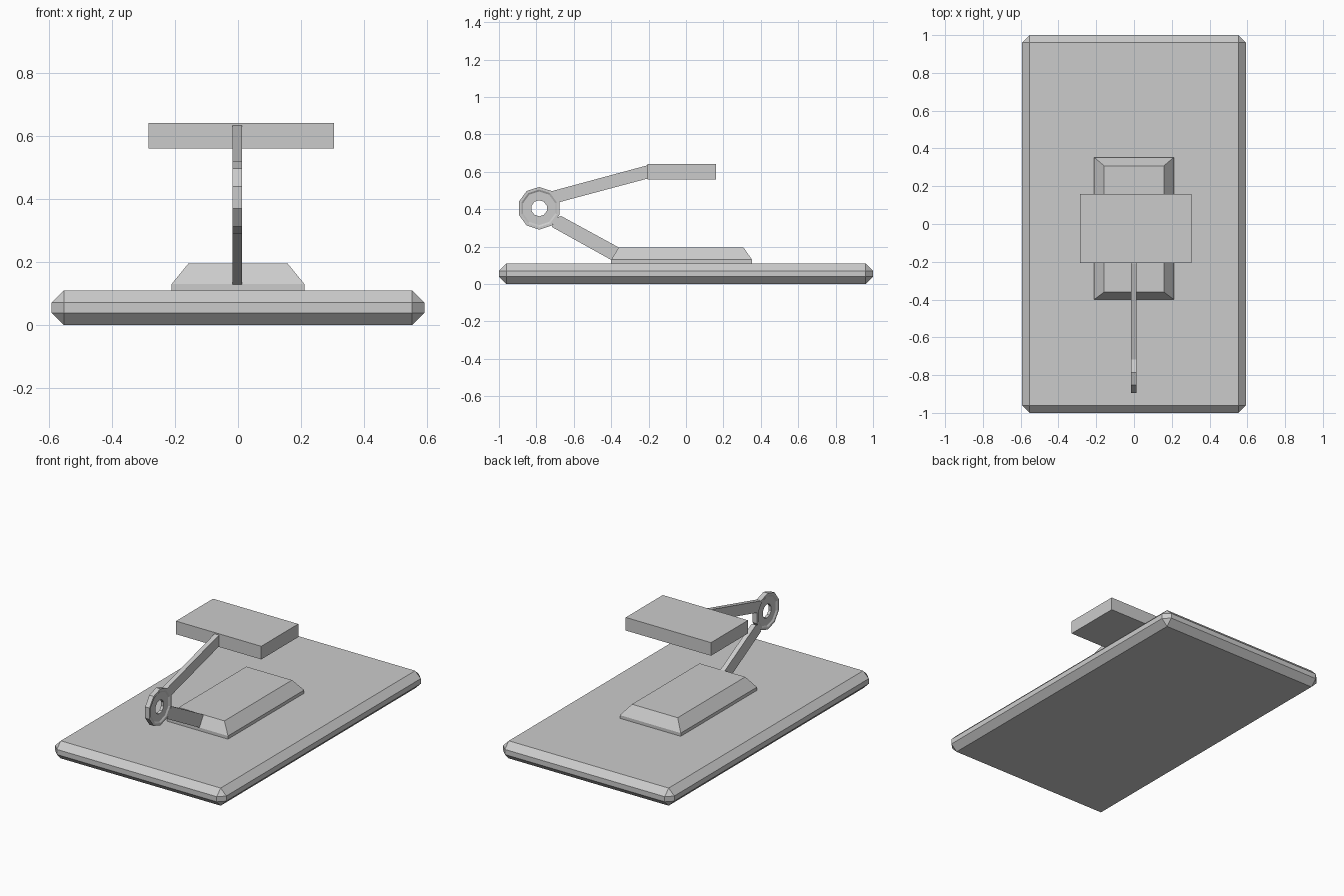
import bpy, bmesh, math
from mathutils import Vector

if "Cube" in bpy.data.objects:
    bpy.data.objects.remove(bpy.data.objects["Cube"])


def finish(name, bm):
    bmesh.ops.recalc_face_normals(bm, faces=bm.faces)
    me = bpy.data.meshes.new(name)
    bm.to_mesh(me)
    bm.free()
    ob = bpy.data.objects.new(name, me)
    bpy.context.collection.objects.link(ob)
    return ob


def box(name, lo, hi, bevel=0):
    bm = bmesh.new()
    bmesh.ops.create_cube(bm, size=1)
    lo, hi = Vector(lo), Vector(hi)
    for v in bm.verts:
        v.co = (lo + hi) / 2 + v.co * (hi - lo)
    if bevel:
        bmesh.ops.bevel(bm, geom=bm.edges[:], offset=bevel, segments=1,
                        affect='EDGES', profile=0.5)
    return finish(name, bm)


def loft(name, rings):
    """Closed solid through matching point rings, capped at both ends."""
    bm = bmesh.new()
    vs = [[bm.verts.new(p) for p in ring] for ring in rings]
    n = len(vs[0])
    for a, b in zip(vs, vs[1:]):
        for i in range(n):
            j = (i + 1) % n
            bm.faces.new((a[i], a[j], b[j], b[i]))
    bm.faces.new(vs[0])
    bm.faces.new(vs[-1])
    return finish(name, bm)


def rect(x, y0, y1, z):
    return [(-x, y0, z), (x, y0, z), (x, y1, z), (-x, y1, z)]


X0, X1 = -0.017, 0.013   # thickness of the arm linkage


def side_plate(name, yz):
    return loft(name, [[(x, y, z) for y, z in yz] for x in (X0, X1)])


# Chamfered base slab
box("base_slab", (-0.592, -1, 0), (0.592, 1, 0.11), 0.039)

# Tapered pedestal
loft("pedestal", [rect(0.211, -0.4, 0.353, 0.105),
                  rect(0.211, -0.4, 0.353, 0.13),
                  rect(0.158, -0.36, 0.308, 0.195)])

# Arms meeting at the hinge
side_plate("lower_arm", [(-0.717, 0.305), (-0.398, 0.128), (-0.355, 0.193),
                         (-0.668, 0.364), (-0.70, 0.35)])
side_plate("upper_arm", [(-0.68, 0.437), (-0.209, 0.563), (-0.2, 0.563),
                         (-0.2, 0.634), (-0.209, 0.634), (-0.72, 0.496)])

# Ten-sided hinge ring with recessed faces
mid, n = (X0 + X1) / 2, 10
profile = [(0.015, 0.114), (0.015, 0.1), (0.009, 0.09), (0.009, 0.043),
           (-0.009, 0.043), (-0.009, 0.09), (-0.015, 0.1), (-0.015, 0.114)]
bm = bmesh.new()
rings = []
for i in range(n):
    a = 2 * math.pi * i / n
    rings.append([bm.verts.new((mid + x, -0.785 + r * math.sin(a),
                                0.405 + r * math.cos(a))) for x, r in profile])
for i in range(n):
    a, b = rings[i], rings[(i + 1) % n]
    for k in range(len(profile)):
        m = (k + 1) % len(profile)
        bm.faces.new((a[k], a[m], b[m], b[k]))
finish("hinge_ring", bm)

# Upper block
box("head_block", (-0.285, -0.206, 0.56), (0.305, 0.16, 0.642))
